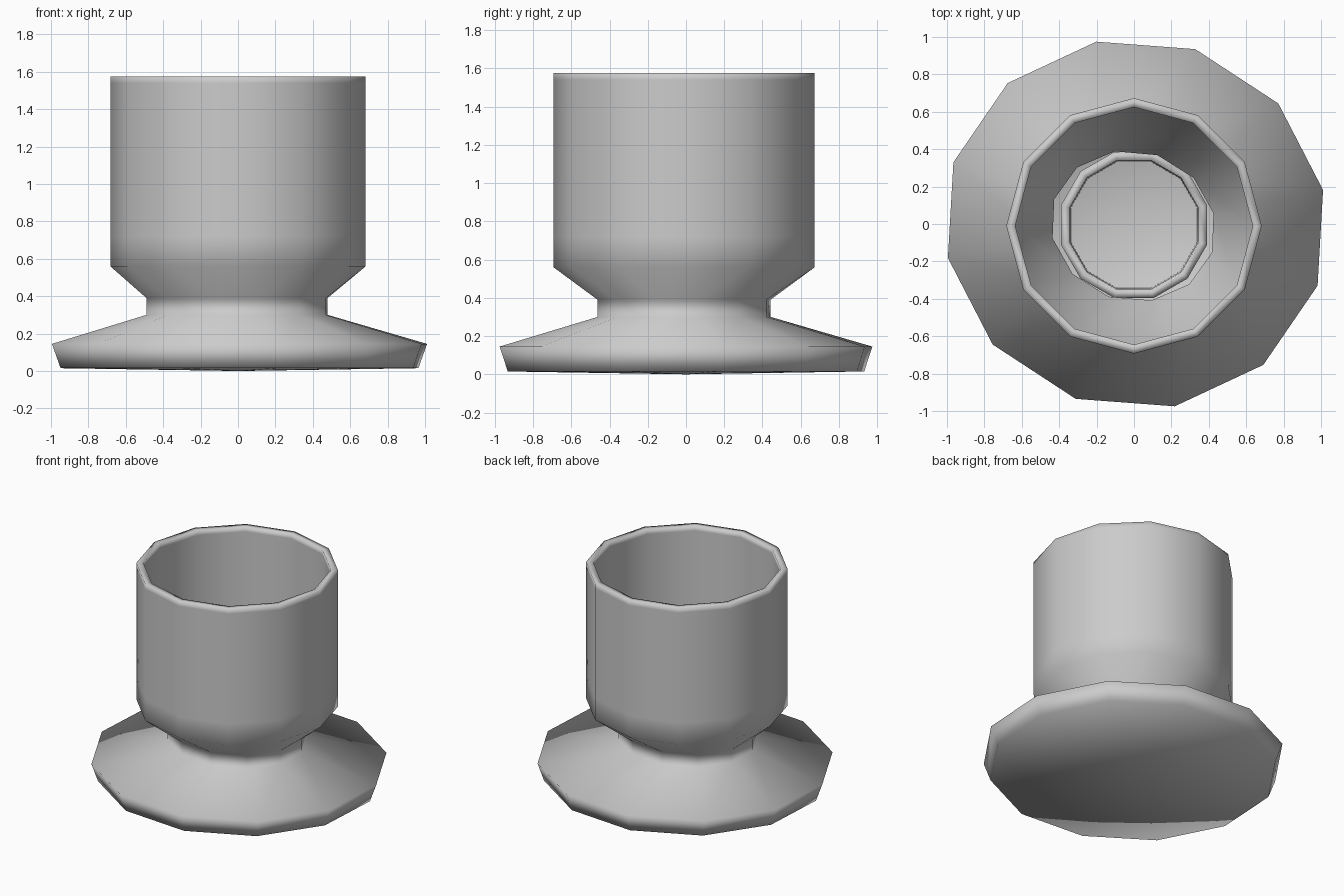
import bpy, bmesh, math
from mathutils import Vector, Matrix

if "Cube" in bpy.data.objects:
    bpy.data.objects.remove(bpy.data.objects["Cube"])

SIDES = 12
AXIS = math.radians(-17)      # long direction of the slightly oval foot
TWIST = math.radians(11.2)    # foot corners are turned against the cup corners


def add_ring(bm, a, b, z, rot, cx, cy):
    """One 12-sided oval ring of radii a, b."""
    turn = Matrix.Rotation(AXIS, 2)
    ring = []
    for i in range(SIDES):
        t = rot + 2 * math.pi * i / SIDES - AXIS
        p = turn @ Vector((a * math.cos(t), b * math.sin(t)))
        ring.append(bm.verts.new((p.x + cx, p.y + cy, z)))
    return ring


def lathe(name, rings, start=None, end=None):
    """Skin rings from first to last, closing ends with a centre point at a height."""
    bm = bmesh.new()
    loops = [add_ring(bm, *r) for r in rings]
    for lo, hi in zip(loops, loops[1:]):
        for i in range(SIDES):
            j = (i + 1) % SIDES
            bm.faces.new((lo[i], lo[j], hi[j], hi[i]))
    for z, loop in ((start, loops[0]), (end, loops[-1])):
        if z is not None:
            tip = bm.verts.new((0, 0, z))
            for i in range(SIDES):
                bm.faces.new((loop[i], loop[(i + 1) % SIDES], tip))
    bmesh.ops.recalc_face_normals(bm, faces=bm.faces)
    mesh = bpy.data.meshes.new(name)
    bm.to_mesh(mesh)
    bm.free()
    for f in mesh.polygons:
        f.use_smooth = True
    obj = bpy.data.objects.new(name, mesh)
    bpy.context.collection.objects.link(obj)
    return obj


def cup(r, z):
    return (r, r, z, 0, 0, -0.01)


def foot(a, b, z, cx=0.008, cy=0.0):
    return (a, b, z, TWIST, cx, cy)


# Cup, neck and flared foot as one hollow shell
lathe("cup_on_foot", [
    foot(0.98, 0.945, 0.015),
    foot(1.028, 0.988, 0.145),
    foot(0.50, 0.455, 0.30, -0.005, -0.01),
    foot(0.50, 0.455, 0.39, -0.005, -0.01),
    cup(0.683, 0.56), cup(0.683, 0.72), cup(0.683, 1.54), cup(0.683, 1.575),
    cup(0.635, 1.575), cup(0.635, 1.54), cup(0.635, 0.72), cup(0.635, 0.58),
    foot(0.445, 0.40, 0.41, -0.005, -0.01),
    foot(0.445, 0.40, 0.26, -0.005, -0.01),
    foot(0.96, 0.92, 0.12),
    foot(0.94, 0.90, 0.06),
], start=0.0, end=0.05)

# Short socket ring standing inside the neck
def socket(r, z):
    return (r, r, z, math.radians(15), 0, -0.005)


lathe("inner_socket", [
    socket(0.40, 0.06), socket(0.40, 0.31), socket(0.405, 0.33),
    socket(0.36, 0.33), socket(0.355, 0.31), socket(0.35, 0.06),
])
